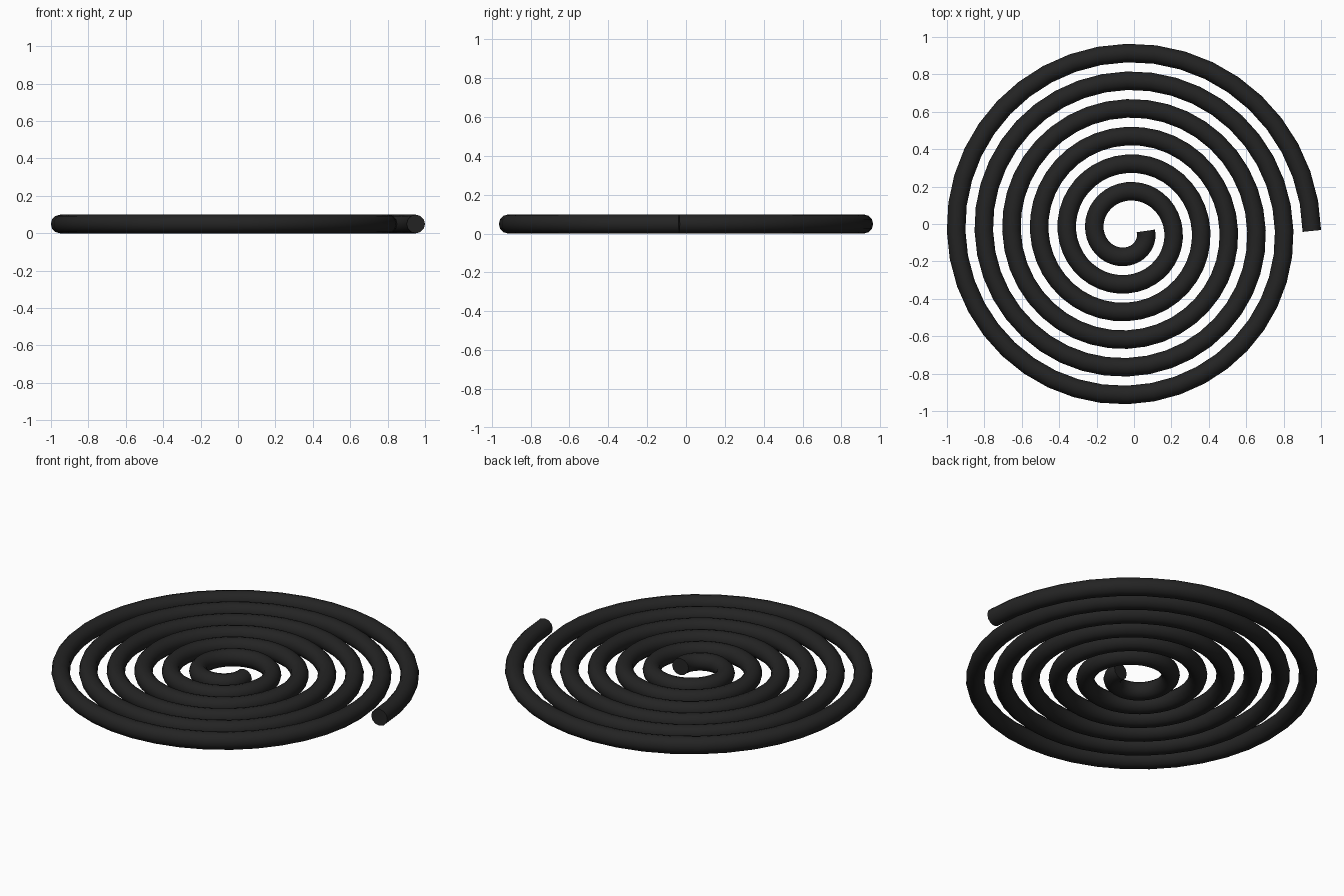
import bpy
import math

if "Cube" in bpy.data.objects:
    bpy.data.objects.remove(bpy.data.objects["Cube"])

PITCH, TURNS, STEPS = 0.148, 6, 40      # ring spacing, turns, points per turn
R0, TUBE = 0.10, 0.0495                 # inner radius, tube radius
CX = CY = -0.037                        # spiral centre

# Flat spiral path, clockwise from the inside out
curve = bpy.data.curves.new("spiral_coil", 'CURVE')
curve.dimensions = '3D'
curve.twist_mode = 'Z_UP'
curve.bevel_depth = TUBE
curve.bevel_resolution = 4
curve.use_fill_caps = True
path = curve.splines.new('POLY')
path.points.add(TURNS * STEPS)
for i, p in enumerate(path.points):
    t = i / STEPS
    r = R0 + PITCH * t
    a = -2 * math.pi * t
    p.co = (CX + r * math.cos(a), CY + r * math.sin(a), TUBE, 1)

# Round tube with closed ends
coil = bpy.data.objects.new("spiral_coil", curve)
bpy.context.collection.objects.link(coil)
bpy.context.view_layer.objects.active = coil
coil.select_set(True)
bpy.ops.object.convert(target='MESH')
coil = bpy.context.object
bpy.ops.object.shade_smooth_by_angle(angle=math.radians(40))

# Black coating
mat = bpy.data.materials.new("soft_black")
mat.diffuse_color = (0.017, 0.017, 0.017, 1)
mat.use_nodes = True
mat.node_tree.nodes["Principled BSDF"].inputs["Base Color"].default_value = mat.diffuse_color
coil.data.materials.clear()
coil.data.materials.append(mat)
